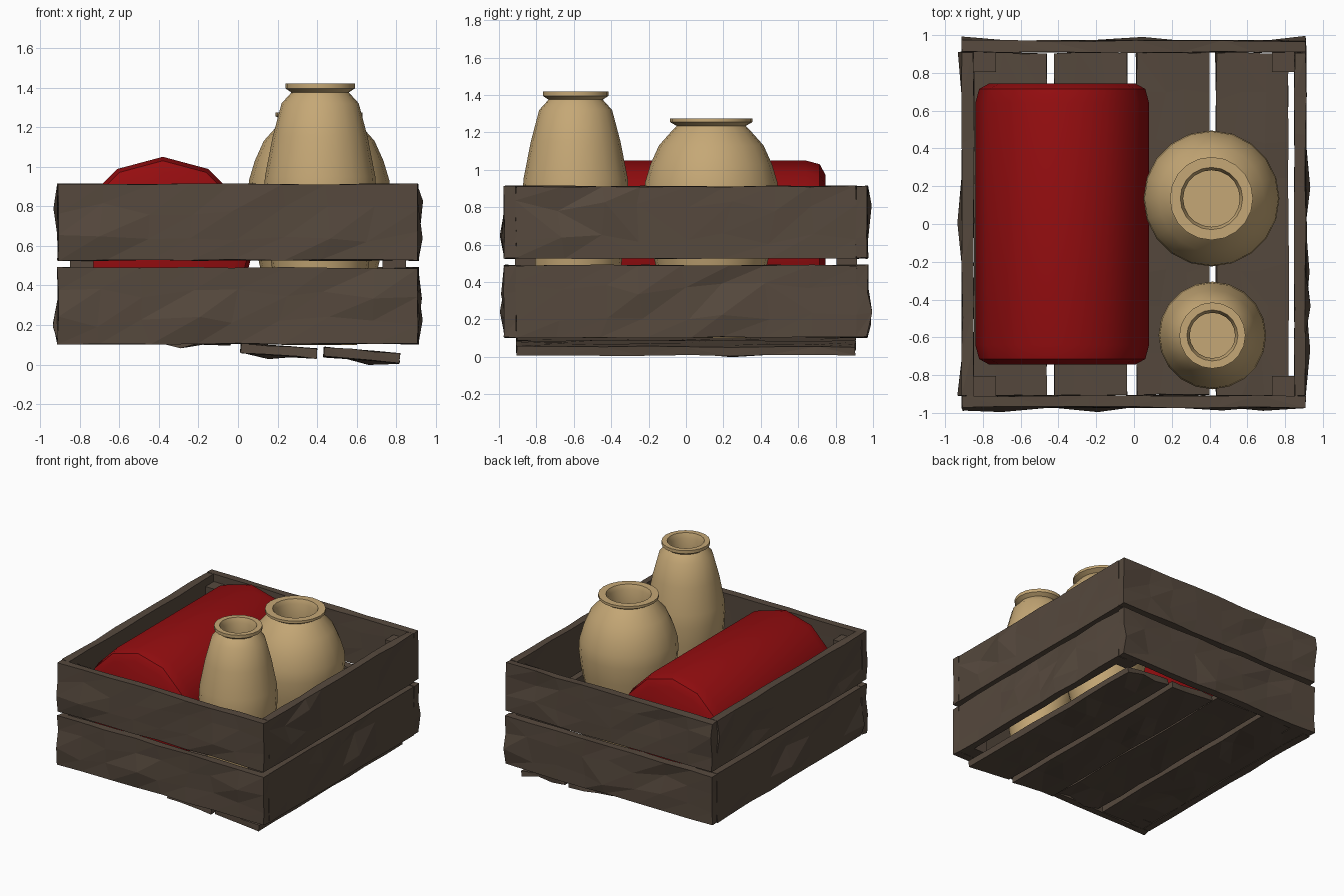
import bpy, bmesh, math, random
from mathutils import Vector, Matrix

if "Cube" in bpy.data.objects:
    bpy.data.objects.remove(bpy.data.objects["Cube"])

random.seed(7)


def material(name, rgb):
    m = bpy.data.materials.new(name)
    m.diffuse_color = (*rgb, 1)
    m.use_nodes = True
    m.node_tree.nodes["Principled BSDF"].inputs["Base Color"].default_value = m.diffuse_color
    return m


WOOD = material("dark wood", (0.092, 0.066, 0.047))
RED = material("red paint", (0.30, 0.004, 0.005))
CLAY = material("tan clay", (0.56, 0.39, 0.18))


def finish(bm, name, mat):
    bmesh.ops.recalc_face_normals(bm, faces=bm.faces)
    mesh = bpy.data.meshes.new(name)
    bm.to_mesh(mesh)
    bm.free()
    mesh.materials.append(mat)
    ob = bpy.data.objects.new(name, mesh)
    bpy.context.collection.objects.link(ob)
    return ob


def plank(name, centre, length, width, thick, rot, rough=0.005, chips=3):
    """Rough board: local x = length, y = thickness, z = width."""
    bm = bmesh.new()
    bmesh.ops.create_cube(bm, size=1)
    bmesh.ops.scale(bm, vec=(length, thick, width), verts=bm.verts)
    cuts = [((1, 0, 0), length * (i / 8 - 0.5)) for i in range(1, 8)]
    cuts += [((0, 0, 1), width * k) for k in (-0.2, 0.2)]
    for axis, d in cuts:
        n = Vector(axis)
        bmesh.ops.bisect_plane(bm, geom=bm.verts[:] + bm.edges[:] + bm.faces[:],
                               plane_co=n * (d + random.uniform(-0.02, 0.02)), plane_no=n)
    bmesh.ops.triangulate(bm, faces=bm.faces)
    edge = width / 2 - 0.001
    for v in bm.verts:
        r = lambda s: random.uniform(-s, s)
        inner_x = abs(v.co.x) < length / 2 - 0.001
        inner_z = abs(v.co.z) < edge
        v.co.y += r(rough)
        v.co.z += r(0.03 if inner_z else 0.004)
        v.co.x += r(0.03 if inner_x else 0.005)
    # a few splintered knots on the outer face
    outer = [v for v in bm.verts if v.co.y < -thick * 0.3 and abs(v.co.z) < edge * 0.8]
    for v in random.sample(outer, chips):
        v.co.y += random.choice((-0.022, 0.022))
    bmesh.ops.transform(bm, matrix=Matrix.Translation(centre) @ rot, verts=bm.verts)
    return finish(bm, name, WOOD)


# crate walls: two boards on each side
for i, side in enumerate(("front", "right", "back", "left")):
    rot = Matrix.Rotation(i * math.pi / 2, 4, 'Z')
    dist = 0.94 if i % 2 == 0 else 0.88
    for level, z in (("lower", 0.297), ("upper", 0.72)):
        plank(f"{side}_{level}_board", rot @ Vector((0, -dist, z)), 1.82, 0.385, 0.06, rot)

# floor slats, the right-hand ones sagging
for i, (x, z, tilt) in enumerate(((-0.655, 0.13, 0.0), (-0.23, 0.13, 0.03),
                                  (0.205, 0.07, 0.08), (0.625, 0.047, 0.09))):
    rot = (Matrix.Rotation(tilt, 4, 'Y') @ Matrix.Rotation(math.pi / 2, 4, 'Z')
           @ Matrix.Rotation(math.pi / 2, 4, 'X'))
    plank(f"floor_slat_{i + 1}", Vector((x, 0, z)), 1.81, 0.385, 0.048, rot, 0.005, 2)

# corner posts
for sx in (-1, 1):
    for sy in (-1, 1):
        bm = bmesh.new()
        bmesh.ops.create_cube(bm, size=1)
        bmesh.ops.scale(bm, vec=(0.12, 0.11, 0.75), verts=bm.verts)
        bmesh.ops.translate(bm, vec=(sx * 0.79, sy * 0.86, 0.48), verts=bm.verts)
        finish(bm, "corner_post", WOOD)


def lathe(name, profile, sides, matrix, mat, angle):
    """Revolve (radius, height) points around z; both ends are capped."""
    bm = bmesh.new()
    rings = [[bm.verts.new((r * math.cos(2 * math.pi * k / sides),
                            r * math.sin(2 * math.pi * k / sides), z))
              for k in range(sides)] for r, z in profile]
    for a, b in zip(rings, rings[1:]):
        for k in range(sides):
            j = (k + 1) % sides
            bm.faces.new((a[k], a[j], b[j], b[k]))
    bm.faces.new(rings[0][::-1])
    bm.faces.new(rings[-1])
    bmesh.ops.transform(bm, matrix=matrix, verts=bm.verts)
    ob = finish(bm, name, mat)
    bpy.context.view_layer.objects.active = ob
    ob.select_set(True)
    bpy.ops.object.shade_smooth_by_angle(angle=math.radians(angle))
    ob.select_set(False)
    return ob


# red canister lying along y
half = [(0.46, 0.64), (0.44, 0.715), (0.385, 0.745)]
lathe("red_canister", [(r, -h) for r, h in reversed(half)] + half, 12,
      Matrix.Translation((-0.38, 0, 0.59)) @ Matrix.Rotation(math.pi / 2, 4, 'X'), RED, 35)

# clay jars, with an open mouth
lathe("tall_jar", [(0.17, 0.10), (0.205, 0.25), (0.245, 0.5), (0.275, 0.7), (0.285, 0.85),
                   (0.279, 0.95), (0.24, 1.15), (0.195, 1.32), (0.145, 1.375),
                   (0.175, 1.395), (0.175, 1.42), (0.135, 1.42), (0.12, 1.38), (0.12, 1.28)],
      20, Matrix.Translation((0.415, -0.59, 0)), CLAY, 35)
lathe("wide_jar", [(0.19, 0.10), (0.235, 0.25), (0.30, 0.5), (0.345, 0.7), (0.36, 0.84),
                   (0.355, 0.93), (0.325, 1.03), (0.28, 1.13), (0.20, 1.22), (0.185, 1.235),
                   (0.22, 1.255), (0.22, 1.275), (0.165, 1.275), (0.15, 1.24), (0.15, 1.12)],
      20, Matrix.Translation((0.41, 0.135, 0)), CLAY, 35)
